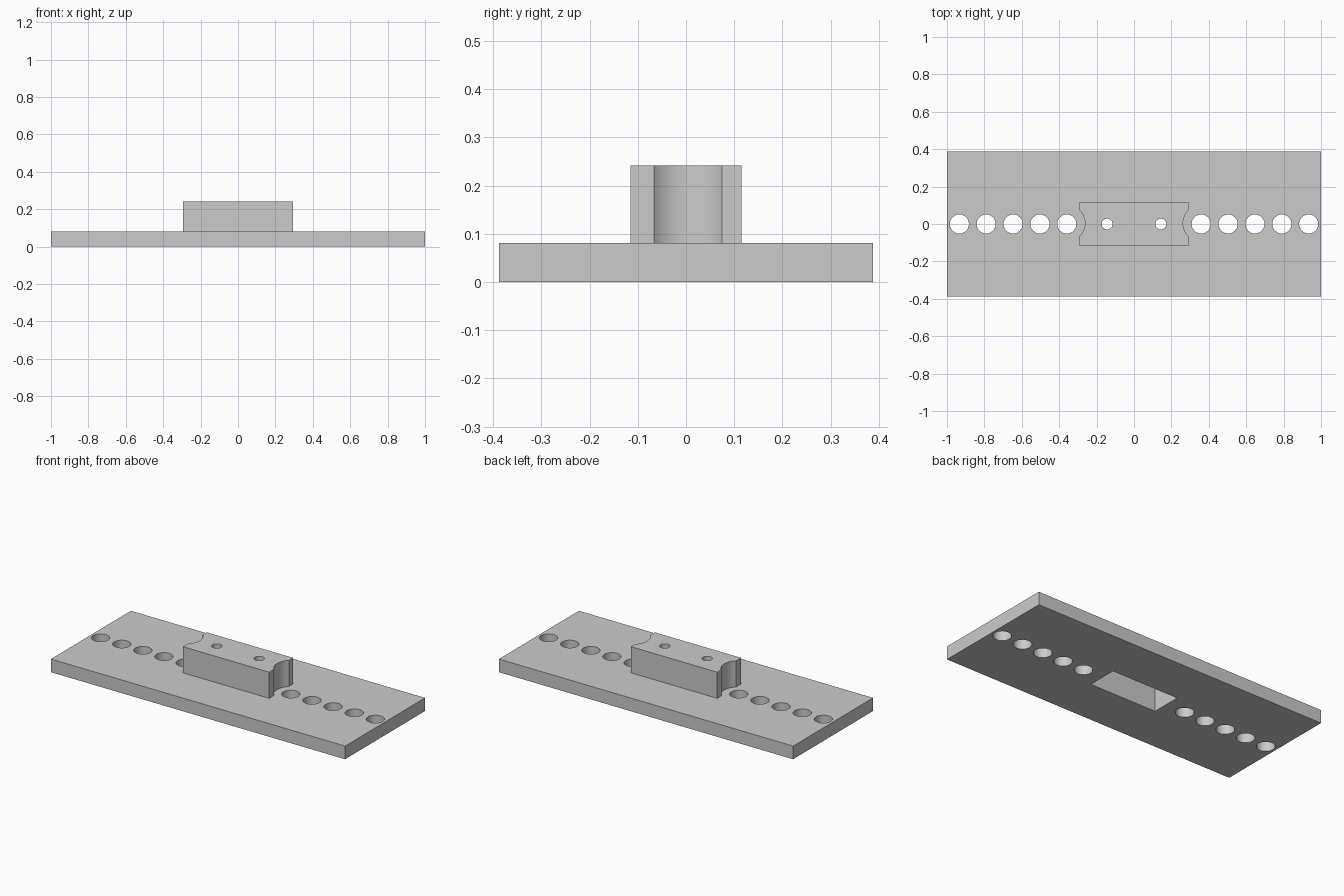
import bpy
import math

default = bpy.data.objects.get("Cube")
if default:
    bpy.data.objects.remove(default, do_unlink=True)

# Main dimensions
PITCH = 0.1437
PLATE_Z, TOP_Z, POCKET_Z = 0.081, 0.242, 0.21

grey = bpy.data.materials.new("plain grey")
grey.use_nodes = True
colour = (0.6, 0.6, 0.6, 1)
grey.diffuse_color = colour
grey.node_tree.nodes["Principled BSDF"].inputs["Base Color"].default_value = colour


def box(name, sx, sy, z0, z1):
    bpy.ops.mesh.primitive_cube_add(size=1, location=(0, 0, (z0 + z1) / 2))
    ob = bpy.context.object
    ob.name = name
    ob.scale = (sx, sy, z1 - z0)
    bpy.ops.object.transform_apply(location=True, rotation=False, scale=True)
    ob.data.materials.append(grey)
    return ob


def cylinder(name, x, y, radius, z0, z1):
    bpy.ops.mesh.primitive_cylinder_add(vertices=48, radius=radius, depth=z1 - z0,
                                        location=(x, y, (z0 + z1) / 2))
    ob = bpy.context.object
    ob.name = name
    ob.data.materials.append(grey)
    return ob


def combine(target, tool, operation):
    """Apply a boolean and discard the tool."""
    mod = target.modifiers.new(tool.name, 'BOOLEAN')
    mod.operation = operation
    mod.solver = 'EXACT'
    mod.object = tool
    bpy.context.view_layer.objects.active = target
    bpy.ops.object.modifier_apply(modifier=mod.name)
    bpy.data.objects.remove(tool, do_unlink=True)


# Raised block with a curved notch at each end
block = box("raised_block", 0.586, 0.231, PLATE_Z / 2, TOP_Z)
for side in (-1, 1):
    notch = cylinder("end_notch", side * 2.5 * PITCH, 0.004, 0.097, -0.1, 0.4)
    combine(block, notch, 'DIFFERENCE')

# Flat plate joined with the block
plate = box("mounting_plate", 2, 0.776, 0, PLATE_Z)
combine(plate, block, 'UNION')

# Rectangular pocket, open underneath
combine(plate, box("pocket", 0.454, 0.186, -0.1, POCKET_Z), 'DIFFERENCE')

# Row of plate holes and the two small block holes
for side in (-1, 1):
    for i in range(5):
        hole = cylinder("plate_hole", side * (2.5 + i) * PITCH, 0, 0.051, -0.1, 0.4)
        combine(plate, hole, 'DIFFERENCE')
    hole = cylinder("block_hole", side * PITCH, 0, 0.029, -0.1, 0.4)
    combine(plate, hole, 'DIFFERENCE')

# Smooth the round walls, keep the edges crisp
bpy.ops.object.select_all(action='DESELECT')
plate.select_set(True)
bpy.context.view_layer.objects.active = plate
bpy.ops.object.shade_smooth_by_angle(angle=math.radians(30))
